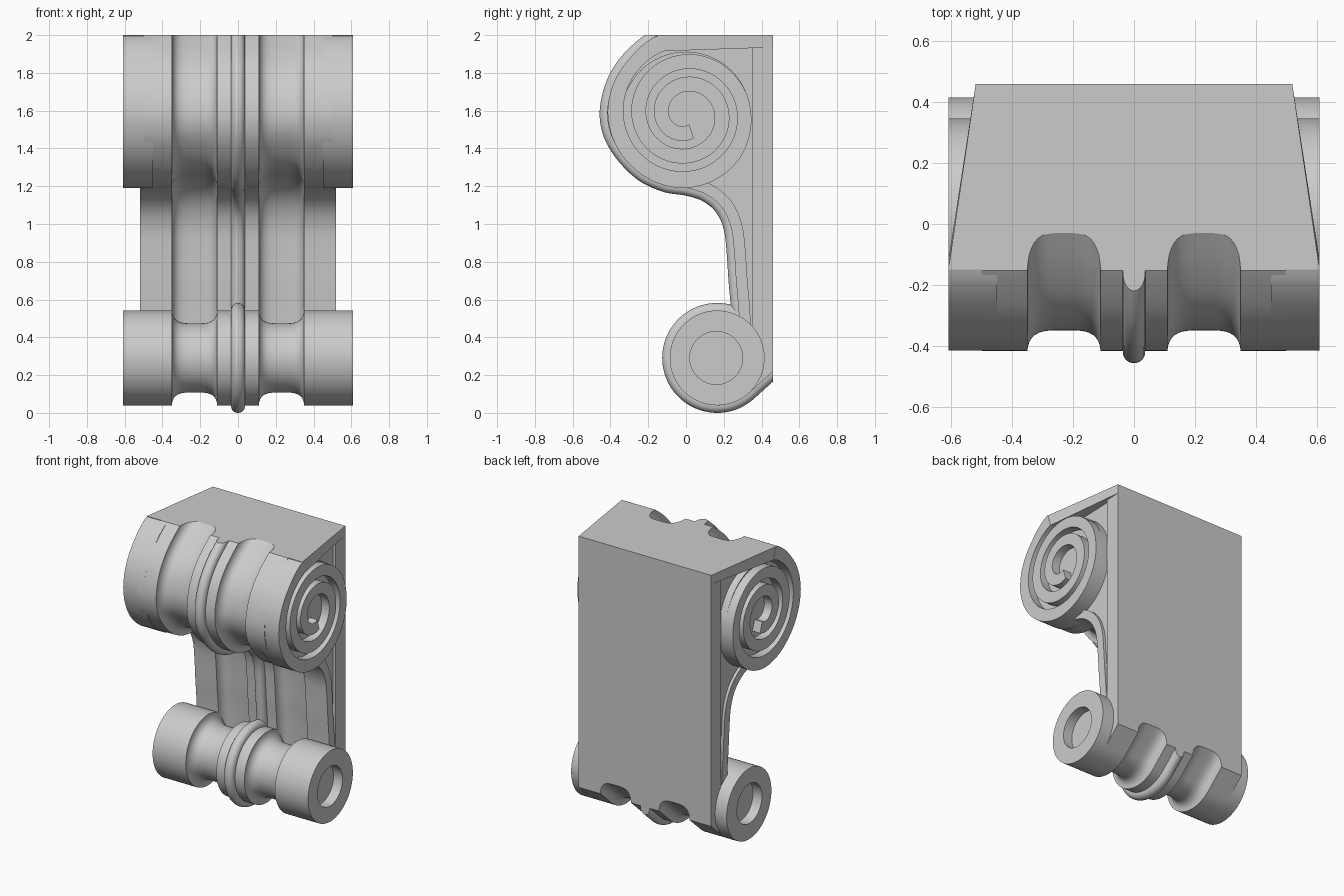
import bpy, bmesh, math
from mathutils import Vector

if "Cube" in bpy.data.objects:
    bpy.data.objects.remove(bpy.data.objects["Cube"])


def finish(name, bm, mirror=False, angle=32):
    bmesh.ops.recalc_face_normals(bm, faces=bm.faces)
    me = bpy.data.meshes.new(name)
    bm.to_mesh(me)
    bm.free()
    ob = bpy.data.objects.new(name, me)
    bpy.context.collection.objects.link(ob)
    if mirror:
        ob.modifiers.new("mirror", 'MIRROR')
    bpy.ops.object.select_all(action='DESELECT')
    ob.select_set(True)
    bpy.context.view_layer.objects.active = ob
    bpy.ops.object.shade_smooth_by_angle(angle=math.radians(angle))
    return ob


def smooth_path(pts, n=6):
    P = [Vector(p) for p in pts]
    P = [2 * P[0] - P[1]] + P + [2 * P[-1] - P[-2]]
    out = []
    for i in range(1, len(P) - 2):
        a, b, c, d = P[i - 1:i + 3]
        for k in range(n):
            t = k / n
            out.append(0.5 * (2 * b + (c - a) * t + (2 * a - 5 * b + 4 * c - d) * t * t
                              + (3 * b - a - 3 * c + d) * t ** 3))
    return out + [P[-2]]


def offset(path, d):
    res = []
    for i, p in enumerate(path):
        t = (path[min(i + 1, len(path) - 1)] - path[max(i - 1, 0)]).normalized()
        res.append(p + Vector((-t.y, t.x)) * d)
    return res


def stations(end):
    # Moulding across the width: bead, fillet, cove, fillet as (x, depth)
    half = [(0.037 * math.sin(a * math.pi / 12), 0.037 - 0.037 * math.cos(a * math.pi / 12))
            for a in range(1, 6)]
    half += [(0.037, 0.04), (0.11, 0.04)]
    for k in range(1, 20):
        u = -math.cos(math.pi * k / 20)
        half.append((0.23 + 0.12 * u, 0.04 + 0.068 * math.sqrt(1 - u ** 4)))
    half += [(0.35, 0.04), (end, 0.04)]
    return [(-x, d) for x, d in reversed(half)] + [(0, 0)] + half


def loft(bm, sections):
    rings = [[bm.verts.new((x, p[0], p[1])) for p in pts] for x, pts in sections]
    n = len(rings[0])
    for a, b in zip(rings, rings[1:]):
        for i in range(n):
            j = (i + 1) % n
            bm.faces.new((a[i], a[j], b[j], b[i]))
    bm.faces.new(rings[0])
    bm.faces.new(rings[-1])


def trim(bm, co, no):
    r = bmesh.ops.bisect_plane(bm, geom=bm.verts[:] + bm.edges[:] + bm.faces[:], dist=1e-6,
                               plane_co=co, plane_no=no, clear_outer=True)
    cut = [e for e in r['geom_cut'] if isinstance(e, bmesh.types.BMEdge) and e.is_boundary]
    bmesh.ops.edgenet_fill(bm, edges=cut)


def moulded(name, path, closing, end):
    bm = bmesh.new()
    loft(bm, [(x, offset(path, d) + closing) for x, d in stations(end)])
    trim(bm, (0, 0, 2), (0, 0, 1))
    trim(bm, (0, 0.46, 0), (0, 1, 0))
    return finish(name, bm)


def ribbon(name, outer, inner, x0, x1, cap_z=9):
    bm = bmesh.new()
    rows = []
    for o, i in zip(outer, inner):
        rows.append([bm.verts.new((x, p[0], min(p[1], cap_z)))
                     for x, p in ((x0, o), (x1, o), (x1, i), (x0, i))])
    for a, b in zip(rows, rows[1:]):
        for k in range(4):
            m = (k + 1) % 4
            bm.faces.new((a[k], a[m], b[m], b[k]))
    bm.faces.new(rows[0])
    bm.faces.new(rows[-1])
    return finish(name, bm, True)


def circle(cy, cz, r, n=72):
    return [(cy + r * math.cos(2 * math.pi * k / n), cz + r * math.sin(2 * math.pi * k / n))
            for k in range(n)]


# Main body: upper scroll front and neck
front = smooth_path([(0.1, 2.22), (-0.06, 2.11), (-0.22, 2.0), (-0.34, 1.89), (-0.42, 1.76),
                     (-0.457, 1.6), (-0.435, 1.46), (-0.36, 1.335), (-0.25, 1.23),
                     (-0.12, 1.17), (0.0, 1.15), (0.09, 1.12), (0.16, 1.06), (0.2, 0.97),
                     (0.215, 0.85), (0.225, 0.7), (0.238, 0.55), (0.25, 0.35)])
moulded("main_body", front, [Vector((0.6, 0.35)), Vector((0.6, 2.22))], 0.5)

# Lower tail running from the small scroll to the wall
CY, CZ, R = 0.165, 0.291, 0.291
tail = [Vector((CY + R * math.sin(math.radians(a)), CZ - R * math.cos(math.radians(a))))
        for a in range(0, 43, 3)]
tail += [tail[-1] + Vector((0.743, 0.669)) * s for s in (0.08, 0.16, 0.25)]
moulded("lower_tail", tail, [Vector((0.6, 0.4)), Vector((0.25, 0.33))], 0.52)

# Small scroll: turned spool with hollow ends
bm = bmesh.new()
loft(bm, [(x, circle(CY, CZ, R - d)) for x, d in stations(0.54)])
finish("lower_scroll", bm)
ring_o, ring_i = circle(CY, CZ, R - 0.04), circle(CY - 0.005, CZ, 0.14)
ribbon("lower_scroll_rim", ring_o + ring_o[:1], ring_i + ring_i[:1], 0.5, 0.61)

# Upper volute: spiral ridge standing on a recessed floor
VZ, GROOVE = 1.58, 0.042
KEYS = [(0, .42), (.055, .446), (.125, .42), (.25, .415), (.375, .397), (.5, .39),
        (.625, .37), (.75, .345), (.875, .33), (1.0, .319)]


def groove(t):
    return 0.34 - 0.12 * t


def outer_radius(t):
    if t >= 1:
        return groove(t - 1) - GROOVE / 2
    for (a, ra), (b, rb) in zip(KEYS, KEYS[1:]):
        if t <= b:
            return ra + (rb - ra) * (t - a) / (b - a)


def polar(r, t):
    a = 2 * math.pi * t
    return (-r * math.sin(a), VZ + r * math.cos(a))


ts = [0.05 + 2.5 * k / 180 for k in range(181)]
ribbon("volute_spiral", [polar(outer_radius(t), t) for t in ts],
       [polar(max(groove(t) + GROOVE / 2, 0.02), t) for t in ts], 0.45, 0.61, 2.0)
bm = bmesh.new()
loft(bm, [(x, circle(0, 1.57, 0.342)) for x in (0.45, 0.55)])
finish("volute_floor", bm, True)

# Tapering strap from the volute back to the wall
bm = bmesh.new()
quad = [(-0.15, 2), (-0.12, 1.915), (0.46, 1.935), (0.46, 2)]
a = [bm.verts.new((0.45, y, z)) for y, z in quad]
b = [bm.verts.new((0.61 if y < 0 else 0.52, y, z)) for y, z in quad]
for k in range(4):
    bm.faces.new((a[k], a[(k + 1) % 4], b[(k + 1) % 4], b[k]))
bm.faces.new(a)
bm.faces.new(b)
finish("top_strap", bm, True)

# Raised border along the neck and the back edge
neck = front[60:]
ribbon("neck_border", offset(neck, 0.04), offset(neck, 0.1), 0.48, 0.52)
ribbon("back_border", [(0.35, 0.22), (0.35, 2)], [(0.46, 0.22), (0.46, 2)], 0.48, 0.52)
